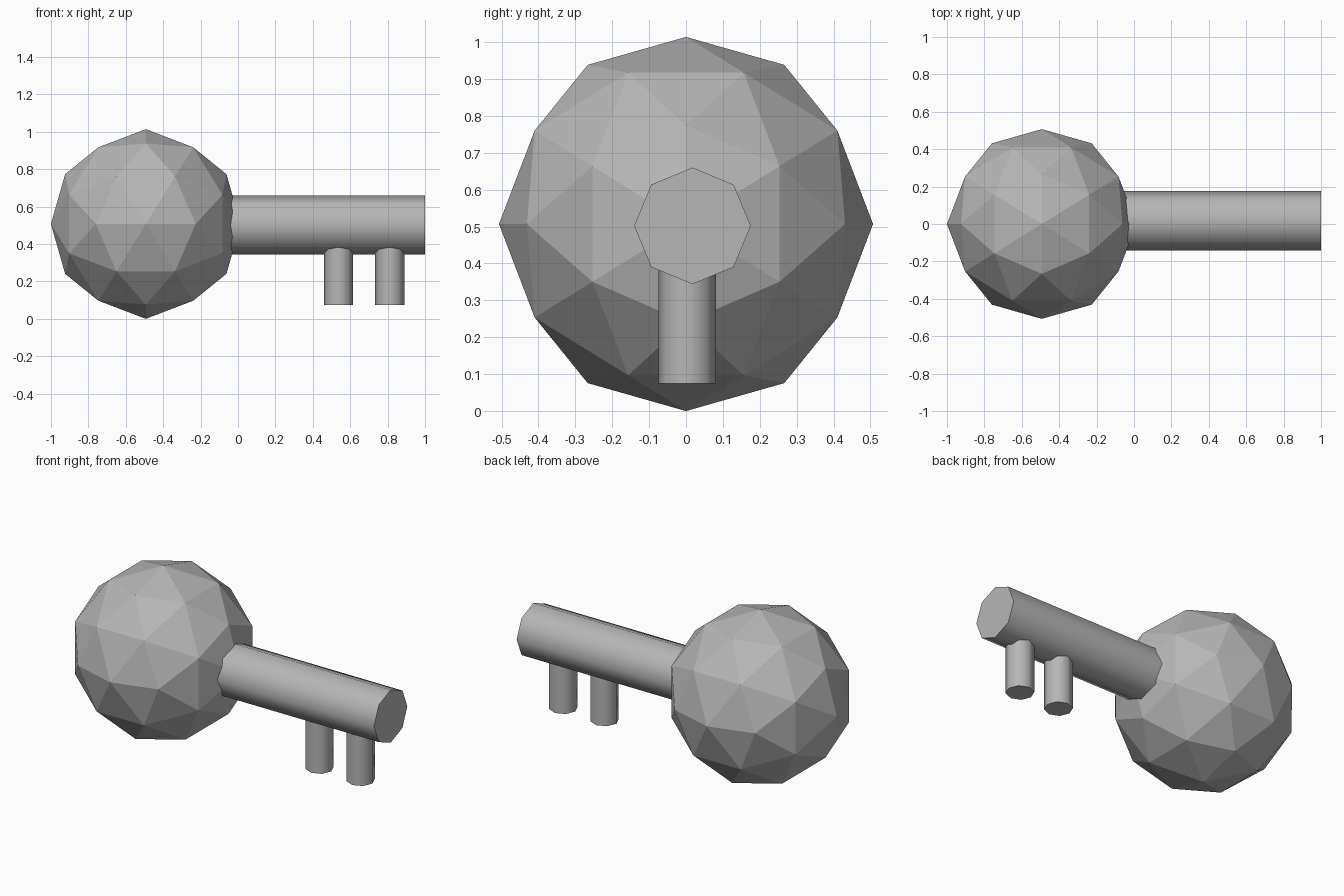
import bpy, bmesh, math
from mathutils import Vector

if "Cube" in bpy.data.objects:
    bpy.data.objects.remove(bpy.data.objects["Cube"])

# Dark grey shared by every part
grey = bpy.data.materials.new("dark_grey")
grey.diffuse_color = (0.47, 0.47, 0.47, 1)
grey.use_nodes = True
grey.node_tree.nodes["Principled BSDF"].inputs["Base Color"].default_value = grey.diffuse_color


def add_rod(name, start, end, radius):
    """Eight-sided, smooth-walled rod with flat ends."""
    a, b = Vector(start), Vector(end)
    bpy.ops.mesh.primitive_cylinder_add(
        vertices=8, radius=radius, depth=(b - a).length, location=(a + b) / 2,
        rotation=(b - a).to_track_quat('Z', 'Y').to_euler())
    rod = bpy.context.object
    rod.name = name
    rod.data.materials.append(grey)
    bpy.ops.object.shade_smooth_by_angle(angle=math.radians(60))
    return rod


def add_faceted_ball(name, center, radius):
    """80-face icosphere with its two-fold axes along x, y and z."""
    phi = (1 + math.sqrt(5)) / 2
    points = set()
    for sx in (-1, 1):
        for sy in (-1, 1):
            for sz in (-1, 1):
                for p in ((0, 1, phi), (0, 0, 1), (phi, 1, phi * phi)):
                    v = Vector((sx * p[0], sy * p[1], sz * p[2])).normalized()
                    for k in range(3):
                        points.add(tuple(round(v[(i + k) % 3], 6) + 0.0 for i in range(3)))
    bm = bmesh.new()
    for p in sorted(points):
        bm.verts.new(Vector(p) * radius)
    bmesh.ops.convex_hull(bm, input=bm.verts)
    bmesh.ops.recalc_face_normals(bm, faces=bm.faces)
    mesh = bpy.data.meshes.new(name)
    bm.to_mesh(mesh)
    bm.free()
    mesh.materials.append(grey)
    ball = bpy.data.objects.new(name, mesh)
    ball.location = center
    bpy.context.collection.objects.link(ball)
    return ball


# Round handle
add_faceted_ball("handle_ball", (-0.493, 0, 0.507), 0.507)

# Shaft running out of the handle
add_rod("shaft", (-0.12, 0.0175, 0.502), (1.0, 0.0175, 0.502), 0.158)

# Two teeth hanging below the shaft
for i, x in enumerate((0.538, 0.811)):
    add_rod(f"tooth_{i + 1}", (x, 0.003, 0.075), (x, 0.003, 0.45), 0.078)
